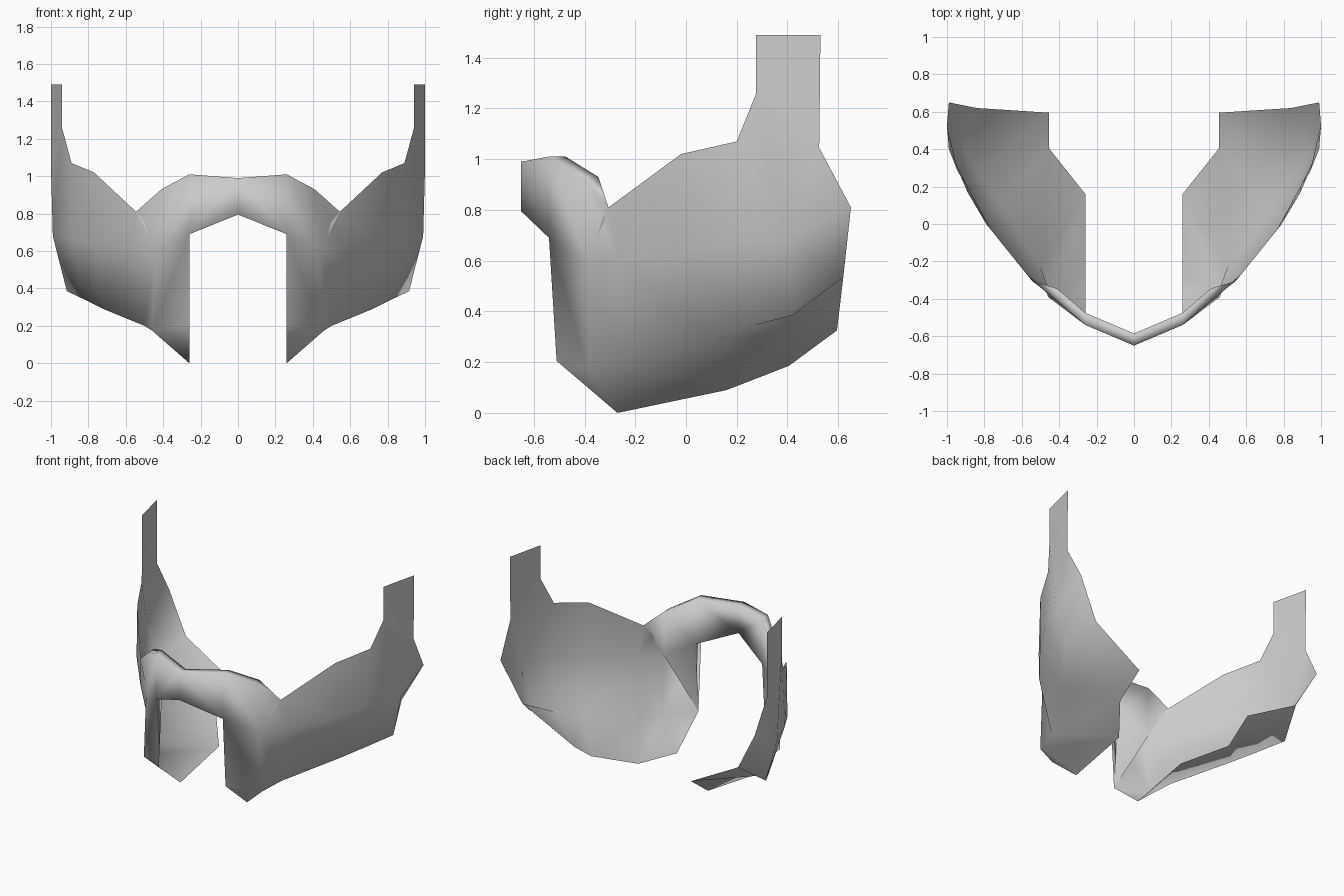
import bpy
import bmesh
from mathutils import Vector

default_cube = bpy.data.objects.get("Cube")
if default_cube:
    bpy.data.objects.remove(default_cube, do_unlink=True)


def make_material(name, colour):
    material = bpy.data.materials.new(name)
    material.use_nodes = True
    material.diffuse_color = colour
    material.node_tree.nodes["Principled BSDF"].inputs["Base Color"].default_value = colour
    return material


shell = bmesh.new()


def row(*points):
    """Add one line of shell vertices, ordered from the nose to the back."""
    return [shell.verts.new(point) for point in points]


def strip(upper, lower):
    """Join two rows with faces, collapsing repeated vertices to triangles."""
    for i in range(len(upper) - 1):
        corners = [upper[i], lower[i], lower[i + 1], upper[i + 1]]
        shell.faces.new(list(dict.fromkeys(corners)))


# Upper rim, from the nose bridge over the cheek to the foot of the strap
rim = row((0, -.65, .99), (.26, -.54, 1.01), (.41, -.41, .93),
          (.545, -.305, .81), (.77, -.02, 1.02), (.89, .2, 1.07))

# Line across the middle of the cheek
cheek = row((0, -.65, .795), (.26, -.54, .69), (.44, -.395, .6),
            (.57, -.27, .6), (.79, 0, .64), (.89, .17, .67), (.99, .4, .68))

# Jaw line, where the side wall folds under
jaw = row((.26, -.51, .205), (.46, -.39, .175), (.5, -.23, .2),
          (.72, .12, .29), (.83, .27, .345), (.915, .42, .385))

# Free inner edge of the underside
chin, throat, neck, nape, heel, corner = row(
    (.26, -.27, 0), (.26, .16, .09), (.455, .405, .185),
    (.455, .595, .325), (.84, .62, .535), (.99, .65, .81))

# Upright strap at the back
strap_foot = row((.94, .275, 1.255), (1, .525, 1.045))
strap_top = row((.94, .275, 1.49), (1, .53, 1.49))

# Side wall and underside
strip(rim, cheek[:-1])
strip(cheek[1:], jaw)
strip(jaw, [chin, chin, throat, neck, nape, heel])
strip([cheek[-1], corner], [jaw[-1], heel])

# Back of the cheek, rising into the strap
strip([rim[-1], rim[-1]], cheek[-2:])
strip(strap_foot + strap_foot[-1:], [rim[-1], cheek[-1], corner])
strip(strap_top, strap_foot)

# Turned-in lip along the top, the underside and the nose edge of the bridge
inward = Vector((0, .065, 0))
inner_rim = row(*[v.co + inward for v in rim[:3]])
inner_cheek = row(*[v.co + inward for v in cheek[:2]])
strip(inner_rim + rim[3:4], rim[:4])
strip(cheek[:2], inner_cheek)
shell.faces.new((cheek[1], inner_cheek[1], jaw[0]))

# Back of the bridge, running out into the inside of the cheek
blend, foot, tip = row(cheek[2].co + inward * .2, jaw[0].co, rim[3].co)
strip(inner_cheek + [blend, blend], inner_rim + [tip])
shell.faces.new((inner_cheek[1], blend, foot))

mesh = bpy.data.meshes.new("face_guard")
shell.to_mesh(mesh)
shell.free()
mesh.materials.append(make_material("light grey", (.6, .6, .6, 1)))
guard = bpy.data.objects.new("face_guard", mesh)
bpy.context.collection.objects.link(guard)

# Second half, and smooth shading over the whole shell
mirror = guard.modifiers.new("mirror", "MIRROR")
mirror.use_clip = True
mesh.shade_smooth()
